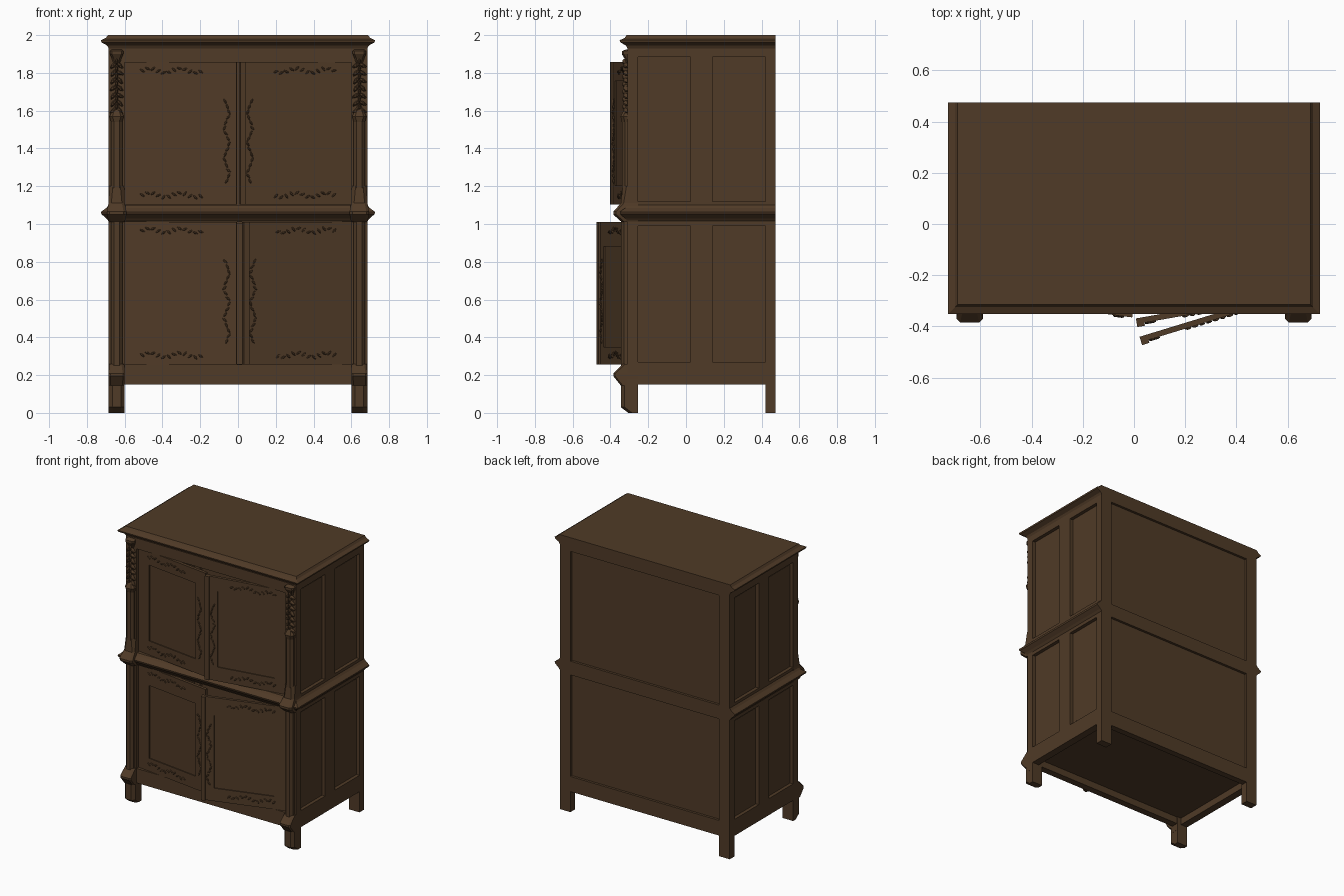
import bpy, bmesh, math, random
from mathutils import Matrix, Vector

random.seed(4)
if "Cube" in bpy.data.objects:
    bpy.data.objects.remove(bpy.data.objects["Cube"], do_unlink=True)

wood = bpy.data.materials.new("dark_brown_wood")
wood.use_nodes = True
wood.diffuse_color = (0.08, 0.043, 0.02, 1)
bsdf = wood.node_tree.nodes["Principled BSDF"]
bsdf.inputs["Base Color"].default_value = wood.diffuse_color
bsdf.inputs["Roughness"].default_value = 0.7

W, FRONT, BACK, POST = 0.685, -0.31, 0.475, 0.6


def finish(bm, name):
    bmesh.ops.recalc_face_normals(bm, faces=bm.faces)
    me = bpy.data.meshes.new(name)
    bm.to_mesh(me)
    bm.free()
    me.materials.append(wood)
    ob = bpy.data.objects.new(name, me)
    bpy.context.collection.objects.link(ob)
    return ob


def box(bm, x, y, z):
    """Add a box spanning three (low, high) ranges."""
    mid = Vector([(a + b) / 2 for a, b in (x, y, z)])
    size = [abs(b - a) for a, b in (x, y, z)]
    bmesh.ops.create_cube(bm, size=1, matrix=Matrix.Translation(mid) @ Matrix.Diagonal((*size, 1)))


def boards(name, *spans):
    bm = bmesh.new()
    for span in spans:
        box(bm, *span)
    return finish(bm, name)


def loft(bm, rings):
    """Skin a stack of equal closed outlines and cap both ends."""
    loops = [[bm.verts.new(p) for p in ring] for ring in rings]
    for a, b in zip(loops, loops[1:]):
        for i in range(len(a)):
            j = (i + 1) % len(a)
            bm.faces.new((a[i], a[j], b[j], b[i]))
    bm.faces.new(loops[0])
    bm.faces.new(loops[-1])


def outline(x, half, front, back, cut, z):
    """Rectangle in plan with its two front corners cut off."""
    return [(x - half, back, z), (x - half, front + cut, z), (x - half + cut, front, z),
            (x + half - cut, front, z), (x + half, front + cut, z), (x + half, back, z)]


def leaf(bm, pos, length, width, depth, angle):
    m = (Matrix.Translation(pos) @ Matrix.Rotation(angle, 4, 'Y')
         @ Matrix.Diagonal((length, depth, width, 1)))
    bmesh.ops.create_icosphere(bm, subdivisions=1, radius=1, matrix=m)


# Mouldings that run round the front and sides
def moulding(name, profile):
    bm = bmesh.new()
    loft(bm, [[(-W - o, BACK, z), (-W - o, FRONT - o, z), (W + o, FRONT - o, z), (W + o, BACK, z)]
              for z, o in profile])
    return finish(bm, name)


moulding("cornice", [(1.93, 0), (1.945, 0.008), (1.962, 0.038), (1.973, 0.041),
                     (1.985, 0.015), (2.0, 0.004)])
moulding("waist_moulding", [(1.015, 0), (1.03, 0.012), (1.052, 0.038), (1.064, 0.041),
                            (1.085, 0.012), (1.1, 0)])

# Carcass: posts, rails and recessed panels
for side, s in (("left", 1), ("right", -1)):
    edge = (s * POST, s * W)
    boards(side + "_front_post", (edge, (FRONT, -0.255), (0.1, 1.94)))
    boards(side + "_back_post", (edge, (0.42, BACK), (0, 1.94)))
    rail = (s * 0.63, s * W)
    boards(side + "_side_frame",
           *[(rail, (-0.255, 0.42), z) for z in ((0.15, 0.27), (0.99, 1.12), (1.885, 1.94))],
           (rail, (0.025, 0.14), (0.27, 1.885)))
    thin = (s * 0.645, s * 0.66)
    boards(side + "_side_panels",
           *[(thin, y, z) for y in ((-0.26, 0.03), (0.135, 0.425)) for z in ((0.26, 1.0), (1.11, 1.89))],
           *[((s * 0.645, s * 0.665), (y0 + 0.018, y1 - 0.018), (z0 + 0.018, z1 - 0.018))
             for y0, y1 in ((-0.255, 0.025), (0.14, 0.42)) for z0, z1 in ((0.27, 0.99), (1.12, 1.885))])

across = (-POST, POST)
boards("back_frame", *[(across, (0.43, BACK), z) for z in ((0.15, 0.26), (1.0, 1.09), (1.9, 1.94))])
boards("back_panels", *[(across, (0.445, 0.457), z) for z in ((0.25, 1.01), (1.08, 1.91))])
boards("front_apron", (across, (FRONT, -0.26), (0.15, 0.255)))
boards("frieze", (across, (FRONT, -0.26), (1.855, 1.94)))
boards("waist_rail", (across, (FRONT, -0.26), (1.01, 1.1)))
boards("bottom_board", ((-0.64, 0.64), (-0.27, 0.44), (0.2, 0.225)))


# Corner columns with feet, bases, points and carved capitals
for side, s in (("left", 1), ("right", -1)):
    x = s * (POST + W) / 2

    def turned(name, rings):
        bm = bmesh.new()
        loft(bm, [outline(x, h, f, -0.255, c, z) for z, h, f, c in rings])
        return finish(bm, side + name)

    turned("_front_foot", [(0, 0.042, -0.305, 0.02), (0.03, 0.042, -0.345, 0.02),
                           (0.15, 0.042, -0.345, 0.02)])
    turned("_column_base", [(0.145, 0.042, -0.345, 0.01), (0.195, 0.0427, -0.385, 0.01),
                            (0.208, 0.0427, -0.385, 0.01), (0.26, 0.04, -0.335, 0.015)])
    turned("_lower_column", [(0.25, 0.03, -0.345, 0.016), (1.02, 0.03, -0.345, 0.016)])
    turned("_waist_block", [(1.01, 0.043, -0.34, 0.015), (1.05, 0.052, -0.385, 0.015),
                            (1.065, 0.052, -0.385, 0.015), (1.11, 0.043, -0.345, 0.015),
                            (1.2, 0.04, -0.335, 0.02)])
    turned("_upper_column", [(1.19, 0.03, -0.34, 0.016), (1.54, 0.03, -0.34, 0.016),
                             (1.57, 0.038, -0.347, 0.016), (1.63, 0.008, -0.315, 0.003)])
    turned("_capital", [(1.85, 0.018, -0.315, 0.008), (1.875, 0.025, -0.325, 0.01),
                        (1.9, 0.035, -0.34, 0.01), (1.915, 0.035, -0.34, 0.01),
                        (1.925, 0.025, -0.315, 0.01)])
    bm = bmesh.new()
    for i in range(7):
        z = 1.6 + i * 0.04
        for k in (-1, 1):
            leaf(bm, (x + k * 0.016, -0.315, z), 0.027, 0.011, 0.02, k * random.uniform(0.4, 1.0))
        leaf(bm, (x, -0.32, z + 0.02), 0.009, 0.018, 0.02, 0)
    finish(bm, side + "_column_carving")


# Leafy scroll in low relief, running along x or z
def scroll(bm, start, length, upright, height):
    n = int(length / 0.028)
    for i in range(n):
        t = (i + 0.5) / n * length
        wave = math.sin(i * 1.1) * height
        shift = (wave, t) if upright else (t, wave)
        pos = (start[0] + shift[0], -0.001, start[1] + shift[1])
        turn = math.copysign(random.uniform(0.3, 0.9), math.cos(i * 1.1))
        leaf(bm, pos, 0.016, 0.006, 0.007, turn + (math.pi / 2 if upright else 0))


# Doors, built flat with the hinge at the origin and then swung open
def door(name, s, z0, z1, panel_low, panel_high, degrees):
    bm = bmesh.new()
    thick = (0, 0.022)
    size = 0.598
    box(bm, (0, 0.095), thick, (z0, z1))
    box(bm, (0.51, size), thick, (z0, z1))
    box(bm, (0.095, 0.51), thick, (z0, panel_low))
    box(bm, (0.095, 0.51), thick, (panel_high, z1))
    box(bm, (0.09, 0.515), (0.007, 0.018), (panel_low - 0.01, panel_high + 0.01))
    for z in (z0 + 0.05, z1 - 0.045):
        scroll(bm, (0.08, z), 0.34, False, 0.012)
    scroll(bm, (0.545, z0 + 0.11), 0.45, True, 0.012)
    if s > 0:
        box(bm, (size - 0.03, size), (-0.012, 0.0), (z0, z1))
    swing = (Matrix.Translation((s * POST, -0.287, 0))
             @ Matrix.Rotation(s * math.radians(degrees), 4, 'Z') @ Matrix.Diagonal((-s, 1, 1, 1)))
    bm.transform(swing)
    return finish(bm, name)


UPPER = (1.103, 1.857, 1.205, 1.757)
LOWER = (0.256, 1.01, 0.35, 0.88)
door("upper_right_door", -1, *UPPER, 7.5)
door("upper_left_door", 1, *UPPER, 10)
door("lower_right_door", -1, *LOWER, 7.5)
door("lower_left_door", 1, *LOWER, 17)
